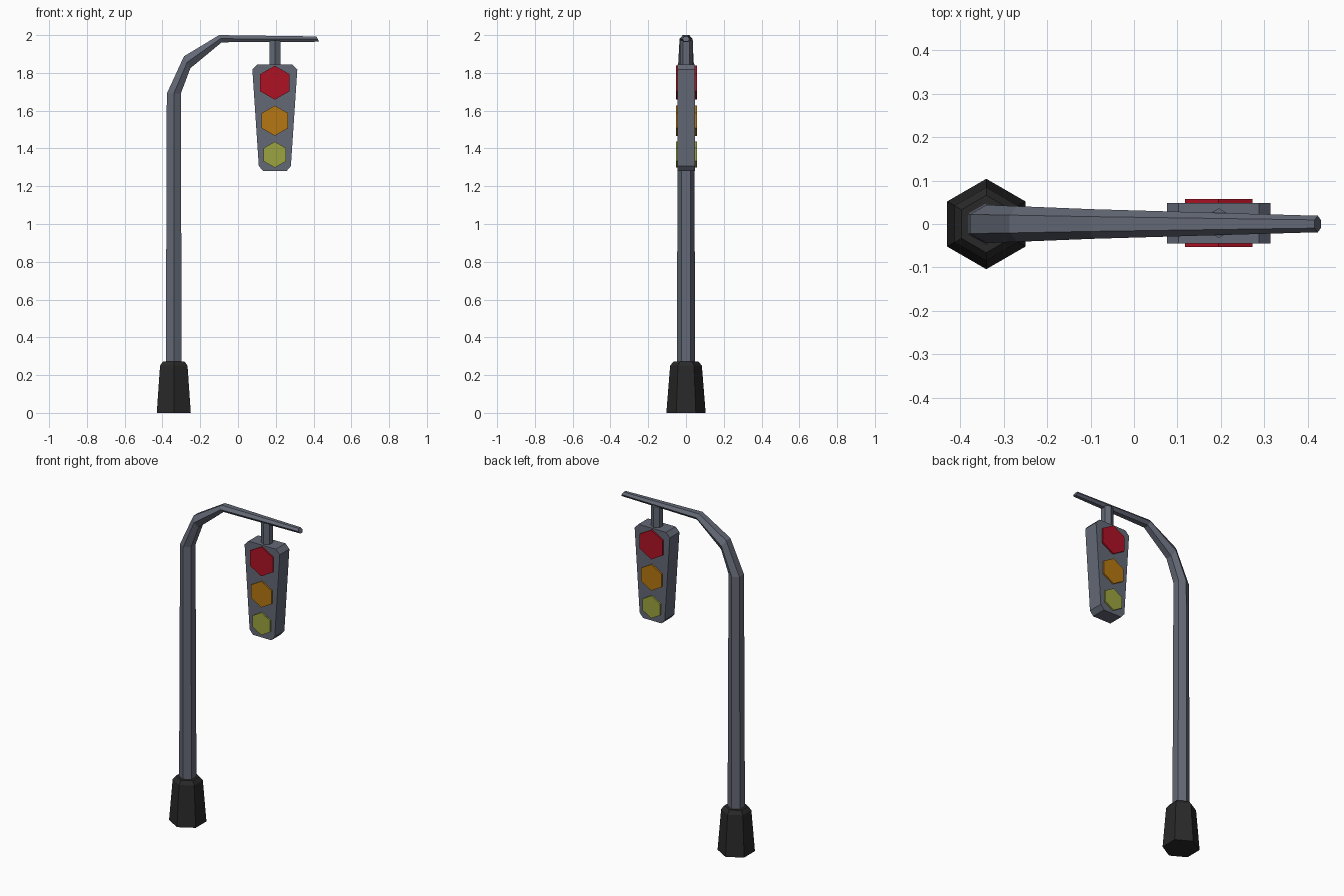
import bpy, bmesh, math
from mathutils import Vector

if "Cube" in bpy.data.objects:
    bpy.data.objects.remove(bpy.data.objects["Cube"])


def material(name, rgb):
    m = bpy.data.materials.new(name)
    m.diffuse_color = (*rgb, 1)
    m.use_nodes = True
    m.node_tree.nodes["Principled BSDF"].inputs["Base Color"].default_value = m.diffuse_color
    return m


GREY = material("slate grey", (0.125, 0.14, 0.18))
BLACK = material("dark base", (0.022, 0.022, 0.022))
RED = material("red lens", (0.42, 0.006, 0.018))
AMBER = material("amber lens", (0.46, 0.185, 0.006))
GREEN = material("green lens", (0.33, 0.37, 0.05))


def loft(name, rings, mat):
    """Skin a list of equally sized rings and cap both ends."""
    bm = bmesh.new()
    loops = [[bm.verts.new(p) for p in ring] for ring in rings]
    n = len(loops[0])
    for a, b in zip(loops, loops[1:]):
        for i in range(n):
            j = (i + 1) % n
            bm.faces.new((a[i], a[j], b[j], b[i]))
    bm.faces.new(loops[0][::-1])
    bm.faces.new(loops[-1])
    bmesh.ops.recalc_face_normals(bm, faces=bm.faces)
    me = bpy.data.meshes.new(name)
    bm.to_mesh(me)
    bm.free()
    me.materials.append(mat)
    ob = bpy.data.objects.new(name, me)
    bpy.context.collection.objects.link(ob)
    return ob


def hexagon(centre, u, v, r):
    """Hexagon with corners along +-v."""
    c, u, v = Vector(centre), Vector(u), Vector(v)
    return [c + u * r * math.sin(k * math.pi / 3) + v * r * math.cos(k * math.pi / 3)
            for k in range(6)]


X, Y, Z = (1, 0, 0), (0, 1, 0), (0, 0, 1)

# Tapered foot with a chamfered top
loft("base", [hexagon((-0.34, 0, z), X, Y, r)
              for z, r in ((0, 0.104), (0.25, 0.084), (0.272, 0.066))], BLACK)

# Bent pole: outer point, inner point (x, z) and half width in y per ring
path = [((-0.382, 0.25), (-0.298, 0.25), 0.048),
        ((-0.377, 1.69), (-0.303, 1.69), 0.044),
        ((-0.286, 1.888), (-0.252, 1.825), 0.041),
        ((-0.100, 2.0), (-0.086, 1.962), 0.034),
        ((0.416, 1.993), (0.430, 1.965), 0.019)]
rings = []
for (ox, oz), (ix, iz), w in path:
    o, i = Vector((ox, 0, oz)), Vector((ix, 0, iz))
    half = (o - i) / 2
    rings.append(hexagon((o + i) / 2, half / math.sin(math.pi / 3) / w, Y, w))
loft("pole_arm", rings, GREY)

# Short hanger between arm and signal box
loft("hanger", [hexagon((0.195, 0.002, z), X, Y, 0.034) for z in (1.84, 1.972)], GREY)

# Signal box: tapered octagonal outline extruded through y
right = [(0.093, 1.845), (0.119, 1.818), (0.085, 1.307), (0.062, 1.28)]
outline = right + [(-x, z) for x, z in reversed(right)]
loft("signal_box", [[(0.195 + x, y, z) for x, z in outline] for y in (-0.045, 0.048)], GREY)

# Hexagonal lenses on both faces
for label, z, r, mat in (("red", 1.748, 0.090, RED),
                         ("amber", 1.547, 0.080, AMBER),
                         ("green", 1.367, 0.069, GREEN)):
    for side, ys in (("front", (-0.0455 + 0.0015, -0.0535)), ("back", (0.047, 0.0575))):
        loft(f"{label}_lens_{side}", [hexagon((0.195, y, z), X, Z, r) for y in ys], mat)
